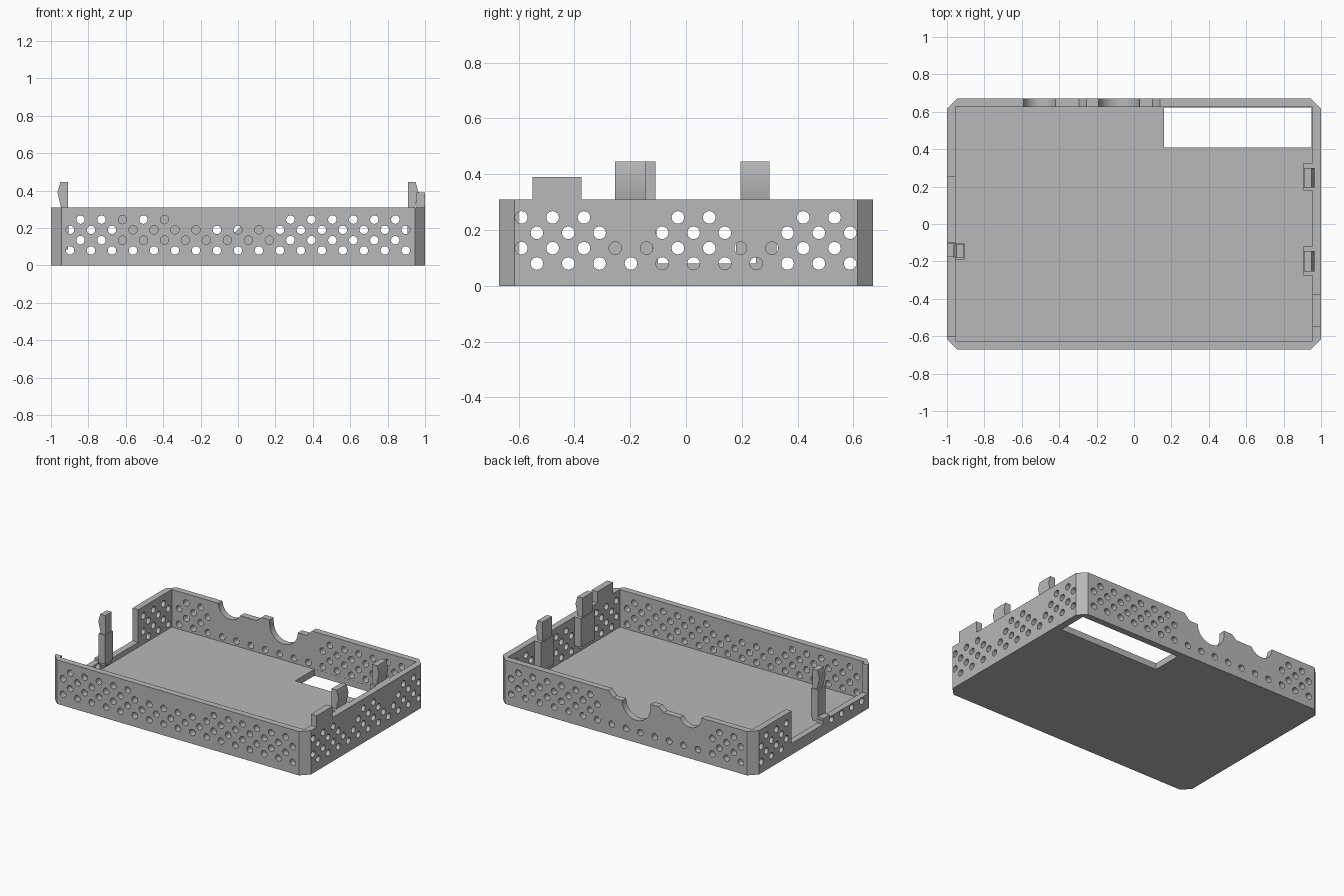
import bpy, bmesh, math
from mathutils import Vector

if "Cube" in bpy.data.objects:
    bpy.data.objects.remove(bpy.data.objects["Cube"])

# One plain grey for the whole tray
grey = bpy.data.materials.new("matte grey")
grey.use_nodes = True
colour = (0.48, 0.48, 0.48, 1)
grey.diffuse_color = colour
grey.node_tree.nodes["Principled BSDF"].inputs["Base Color"].default_value = colour


def place(axis, u, v, w):
    """Put profile point (u, v) at depth w along the axis."""
    return Vector({"x": (w, u, v), "y": (u, w, v), "z": (u, v, w)}[axis])


def add_prism(bm, points, axis, start, end):
    rings = [[bm.verts.new(place(axis, u, v, w)) for u, v in points] for w in (start, end)]
    n = len(points)
    for ring in rings:
        bm.faces.new(ring)
    for i in range(n):
        j = (i + 1) % n
        bm.faces.new((rings[0][i], rings[0][j], rings[1][j], rings[1][i]))


def finish(bm, name):
    bmesh.ops.recalc_face_normals(bm, faces=bm.faces)
    mesh = bpy.data.meshes.new(name)
    bm.to_mesh(mesh)
    bm.free()
    mesh.materials.append(grey)
    obj = bpy.data.objects.new(name, mesh)
    bpy.context.collection.objects.link(obj)
    return obj


def prism(name, points, axis, start, end):
    bm = bmesh.new()
    add_prism(bm, points, axis, start, end)
    return finish(bm, name)


def rect(u0, u1, v0, v1):
    return [(u0, v0), (u1, v0), (u1, v1), (u0, v1)]


def arc(cu, cv, r, a0, a1, n):
    steps = [math.radians(a0 + (a1 - a0) * i / n) for i in range(n + 1)]
    return [(cu + r * math.cos(a), cv + r * math.sin(a)) for a in steps]


def cut(obj, cutter):
    mod = obj.modifiers.new("cut", "BOOLEAN")
    mod.operation = "DIFFERENCE"
    mod.solver = "EXACT"
    mod.object = cutter
    graph = bpy.context.evaluated_depsgraph_get()
    obj.data = bpy.data.meshes.new_from_object(obj.evaluated_get(graph))
    obj.modifiers.clear()
    bpy.data.objects.remove(cutter)


# Tray body: chamfered outline, hollowed out
X, Y, H, WALL, FLOOR, C = 1.0, 0.67, 0.31, 0.045, 0.045, 0.055
corners = [(X, Y - C), (X - C, Y), (C - X, Y), (-X, Y - C)]
outline = corners + [(-u, -v) for u, v in corners]
tray = prism("tray", outline, "z", 0, H)
cut(tray, prism("hollow", rect(WALL - X, X - WALL, WALL - Y, Y - WALL), "z", FLOOR, 1))

# Window in the floor
cut(tray, prism("window", rect(0.16, 0.95, 0.41, 0.624), "z", -1, 0.2))

# Lowered stretch of one side wall
gap = [(-0.6, 1), (-0.6, 0.105), (-0.1, 0.105), (-0.1, 0.08), (0.25, 0.08), (0.25, 1)]
cut(tray, prism("side_gap", gap, "x", -1.1, -0.945))

# Two round connector notches in the back wall
notch = [(-0.59, 0.5)] + arc(-0.5, H, 0.09, 180, 332, 16)
notch += [(-0.295, 0.268), (-0.255, 0.3), (-0.19, 0.3)]
notch += arc(-0.08, 0.268, 0.11, 180, 360, 20)
notch += [(0.1, 0.268), (0.14, H), (0.14, 0.5)]
cut(tray, prism("back_notch", notch, "y", 0.615, 0.75))

# Vent holes: four staggered rows, left out around notches and clips
ROWS = (0.08, 0.135, 0.19, 0.245)
STEP, R = 0.1122, 0.0225


def front_ok(x, row):
    return not (row == 3 and -0.33 < x < 0.2)


def back_ok(x, row):
    return row == 0 or not -0.64 < x < 0.2


def right_ok(y, row):
    near = abs(y + 0.2) < 0.08 or abs(y - 0.247) < 0.08
    return row < 2 or not near


def left_ok(y, row):
    return y > 0.28 or (row == 0 and y < -0.15)


vents = bmesh.new()


def vent_wall(axis, start, end, first, last, keep):
    for row, z in enumerate(ROWS):
        u = first[row % 2]
        while u < last:
            if keep(u, row):
                add_prism(vents, arc(u, z, R, 0, 345, 23), axis, start, end)
            u += STEP


vent_wall("y", -0.7, -0.61, (-0.898, -0.842), 0.92, front_ok)
vent_wall("y", 0.61, 0.7, (-0.898, -0.842), 0.92, back_ok)
vent_wall("x", 0.94, 1.05, (-0.534, -0.59), 0.6, right_ok)
vent_wall("x", -1.05, -0.94, (-0.534, -0.59), 0.6, left_ok)
cut(tray, finish(vents, "vents"))

# Raised tab on the side wall
tab = prism("side_tab", rect(-0.55, -0.375, H - 0.01, 0.39), "x", 0.955, 1.0)


# Snap clips: a wide stem with a narrower hooked head
def clip(name, side, stem, head):
    profile = [(0.91, 0.305), (0.945, 0.305), (0.965, 0.39), (0.95, 0.445), (0.91, 0.445)]
    bm = bmesh.new()
    add_prism(bm, [(side * u, v) for u, v in profile], "y", *head)
    add_prism(bm, rect(side * 0.905, side * 0.957, 0.105, H), "y", *stem)
    return finish(bm, name)


clips = [
    clip("right_front_clip", 1, (-0.275, -0.12), (-0.255, -0.145)),
    clip("right_back_clip", 1, (0.18, 0.325), (0.195, 0.3)),
    clip("left_clip", -1, (-0.19, -0.105), (-0.18, -0.11)),
]
# Foot that ties the lone clip to the lowered wall
foot = prism("left_clip_foot", rect(-1.0, -0.91, 0.085, 0.12), "y", -0.175, -0.105)

for obj in [tray, tab, foot] + clips:
    bpy.ops.object.select_all(action="DESELECT")
    obj.select_set(True)
    bpy.context.view_layer.objects.active = obj
    bpy.ops.object.shade_smooth_by_angle(angle=math.radians(30))
